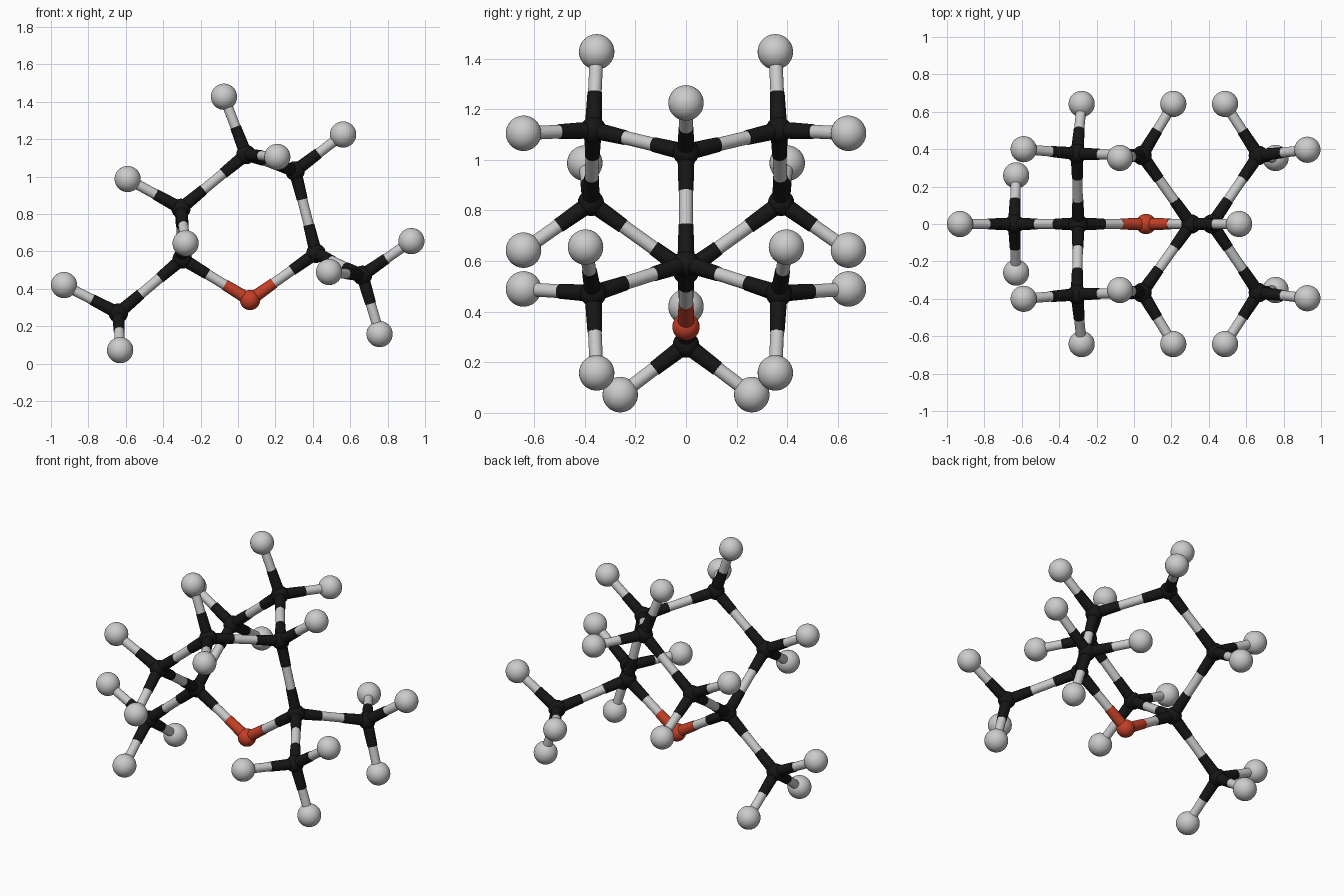
import bpy
import math
from mathutils import Vector

if "Cube" in bpy.data.objects:
    bpy.data.objects.remove(bpy.data.objects["Cube"])


def paint(name, rgb):
    mat = bpy.data.materials.new(name)
    mat.diffuse_color = (*rgb, 1)
    mat.use_nodes = True
    mat.node_tree.nodes["Principled BSDF"].inputs["Base Color"].default_value = mat.diffuse_color
    return mat


BLACK = paint("black", (0.008, 0.008, 0.008))
RED = paint("red", (0.55, 0.05, 0.02))

# Atom kinds: ball radius, material, length of the coloured bond socket
KINDS = {
    "carbon": (0.052, BLACK, 0.157),
    "oxygen": (0.054, RED, 0.157),
    "hydrogen": (0.070, None, 0),
}


def finish(name, mat):
    obj = bpy.context.object
    obj.name = name
    if mat:
        obj.data.materials.append(mat)
    bpy.ops.object.shade_smooth_by_angle(angle=math.radians(40))
    return obj


def ball(name, kind, pos):
    radius, mat, _ = KINDS[kind]
    bpy.ops.mesh.primitive_uv_sphere_add(segments=32, ring_count=20, radius=radius, location=pos)
    finish(name, mat)


def rod(name, a, b, r1, r2, mat=None):
    d = b - a
    bpy.ops.mesh.primitive_cone_add(vertices=24, radius1=r1, radius2=r2, depth=d.length,
                                    location=(a + b) / 2,
                                    rotation=d.to_track_quat('Z', 'Y').to_euler())
    finish(name, mat)


# Atoms: name -> (kind, position, parent bonded to); y > 0 entries are mirrored
ATOMS = {
    "oxygen_bridge": ("oxygen", (0.064, 0, 0.34), ["ring_left", "ring_right"]),
    "ring_left": ("carbon", (-0.298, 0, 0.56), ["methyl_left"]),
    "ring_right": ("carbon", (0.417, 0, 0.59), ["ring_top"]),
    "ring_top": ("carbon", (0.305, 0, 1.03), []),
    "methyl_left": ("carbon", (-0.64, 0, 0.27), []),
    "methyl_left_hydrogen": ("hydrogen", (-0.93, 0, 0.42), ["methyl_left"]),
    "methyl_left_low_hydrogen": ("hydrogen", (-0.63, 0.26, 0.072), ["methyl_left"]),
    "ring_top_hydrogen": ("hydrogen", (0.562, 0, 1.225), ["ring_top"]),
    "upper_arm": ("carbon", (0.043, 0.367, 1.118), ["ring_top", "lower_arm"]),
    "upper_arm_top_hydrogen": ("hydrogen", (-0.075, 0.353, 1.427), ["upper_arm"]),
    "upper_arm_side_hydrogen": ("hydrogen", (0.21, 0.642, 1.105), ["upper_arm"]),
    "lower_arm": ("carbon", (-0.305, 0.376, 0.83), ["ring_left"]),
    "lower_arm_outer_hydrogen": ("hydrogen", (-0.59, 0.40, 0.987), ["lower_arm"]),
    "lower_arm_side_hydrogen": ("hydrogen", (-0.28, 0.642, 0.643), ["lower_arm"]),
    "methyl_right": ("carbon", (0.665, 0.367, 0.472), ["ring_right"]),
    "methyl_right_outer_hydrogen": ("hydrogen", (0.927, 0.397, 0.655), ["methyl_right"]),
    "methyl_right_low_hydrogen": ("hydrogen", (0.757, 0.353, 0.158), ["methyl_right"]),
    "methyl_right_side_hydrogen": ("hydrogen", (0.487, 0.642, 0.49), ["methyl_right"]),
}


def bond(name, kind_a, a, kind_b, b):
    # Thin grey rod with a tapered coloured socket at each coloured atom
    rod(name + "_rod", a, b, 0.027, 0.027)
    axis = (b - a).normalized()
    for end, kind, pos, d in (("start", kind_a, a, axis), ("end", kind_b, b, -axis)):
        _, mat, length = KINDS[kind]
        if length:
            rod(f"{name}_{end}_socket", pos, pos + d * length, 0.034, 0.0295, mat)


for side in (1, -1):
    for name, (kind, pos, links) in ATOMS.items():
        mirrored = pos[1] != 0
        if side < 0 and not mirrored:
            continue
        label = name + (("_back" if side > 0 else "_front") if mirrored else "")
        p = Vector((pos[0], pos[1] * side, pos[2]))
        ball(label, kind, p)
        for other in links:
            kind_b, q, _ = ATOMS[other]
            bond(f"{label}_to_{other}", kind, p, kind_b, Vector((q[0], q[1] * side, q[2])))
